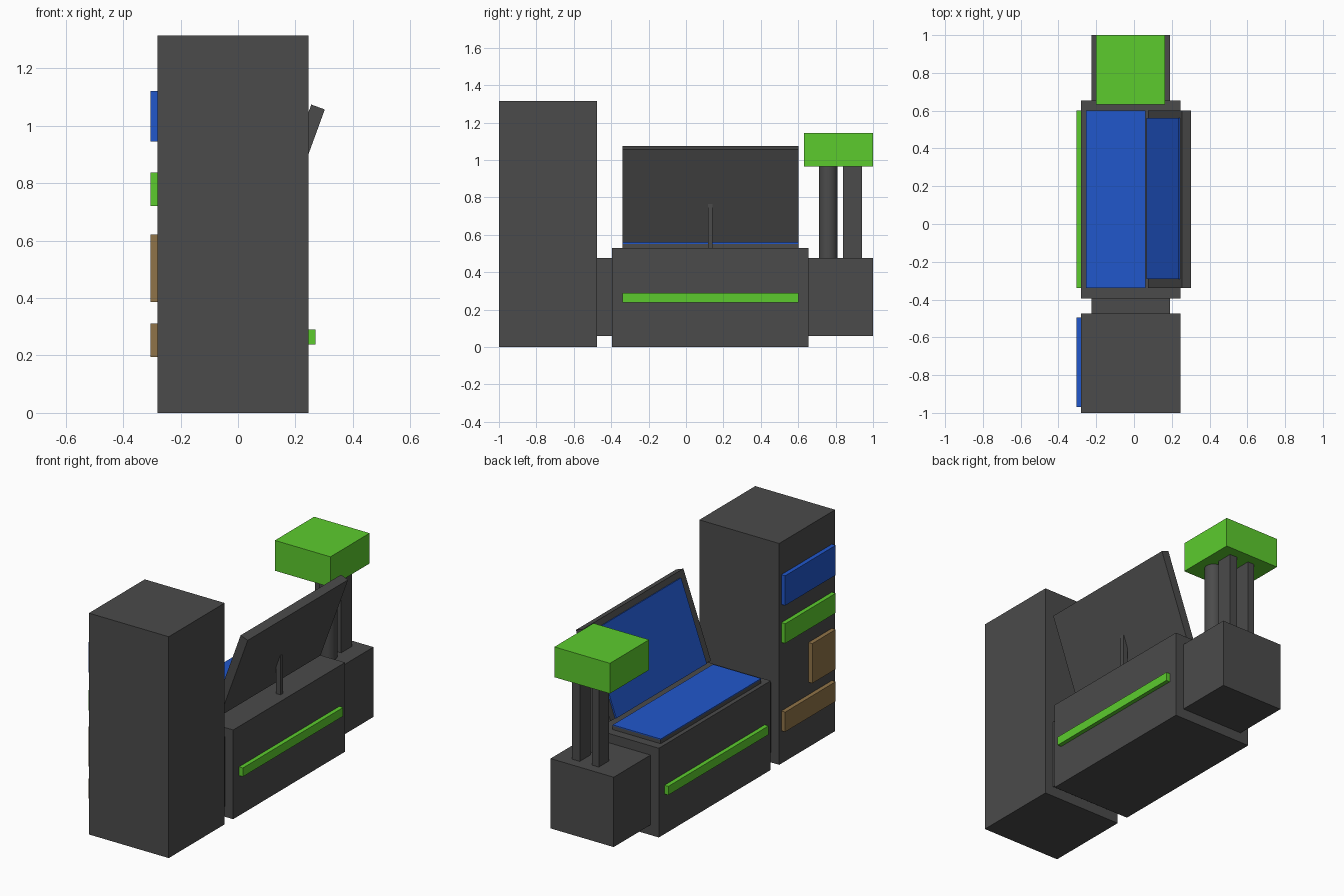
import bpy
from math import radians, sin, cos
from mathutils import Matrix, Vector

cube = bpy.data.objects.get("Cube")
if cube:
    bpy.data.objects.remove(cube, do_unlink=True)


def material(name, rgb):
    mat = bpy.data.materials.new(name)
    mat.use_nodes = True
    mat.diffuse_color = (*rgb, 1)
    mat.node_tree.nodes["Principled BSDF"].inputs["Base Color"].default_value = (*rgb, 1)
    return mat


GREY = material("dark grey", (0.07, 0.07, 0.07))
GREEN = material("bright green", (0.107, 0.6, 0.027))
BLUE = material("strong blue", (0.015, 0.095, 0.6))
BROWN = material("tan brown", (0.28, 0.175, 0.065))


def box(name, x, y, z, mat, frame=None):
    """Box between (low, high) pairs, optionally placed in a tilted frame."""
    bpy.ops.mesh.primitive_cube_add(size=1)
    obj = bpy.context.object
    obj.name = name
    spans = (x, y, z)
    centre = Vector([(a + b) / 2 for a, b in spans])
    size = Vector([b - a for a, b in spans])
    obj.data.transform(Matrix.Translation(centre) @ Matrix.Diagonal((*size, 1)))
    if frame:
        obj.data.transform(frame)
    obj.data.materials.append(mat)
    return obj


# Main masses
WIDE, NARROW = (-0.28, 0.245), (-0.225, 0.19)
box("tower", WIDE, (-1, -0.475), (0, 1.315), GREY)
box("chest_body", WIDE, (-0.395, 0.655), (0, 0.53), GREY)
box("tower_connector", NARROW, (-0.475, -0.395), (0.06, 0.475), GREY)
box("rear_box", NARROW, (0.655, 1), (0.06, 0.475), GREY)

# Coloured plates on the tower side
PLATE_X = (-0.305, -0.28)
for name, y0, z, mat in (
    ("blue_plate", -0.495, (0.945, 1.122), BLUE),
    ("green_plate", -0.495, (0.72, 0.837), GREEN),
    ("short_brown_plate", -0.75, (0.386, 0.622), BROWN),
    ("long_brown_plate", -0.495, (0.195, 0.312), BROWN),
):
    box(name, PLATE_X, (-0.97, y0), z, mat)

# Side rails
LENGTH = (-0.34, 0.602)
RAIL_Z = (0.238, 0.29)
box("left_rail", (0.245, 0.27), LENGTH, RAIL_Z, GREEN)
box("right_rail", PLATE_X, LENGTH, RAIL_Z, GREEN)

# Bed pad with blue surface
box("bed_pad", (-0.255, 0.06), LENGTH, (0.53, 0.552), GREY)
box("bed_surface", (-0.255, 0.06), LENGTH, (0.552, 0.558), BLUE)

# Open lid, leaning outward
tilt = Matrix.Translation((0.074, 0, 0.576)) @ Matrix.Rotation(radians(20), 4, "Y")
box("lid", (0, 0.05), LENGTH, (0, 0.53), GREY, tilt)
box("lid_panel", (-0.009, 0), (-0.29, 0.56), (0.0, 0.495), BLUE, tilt)
box("lid_strut", (0.167, 0.197), (0.117, 0.143), (0.53, 0.765), GREY)

# Rear posts and green head
POST_Z = (0.475, 0.965)
bpy.ops.mesh.primitive_cylinder_add(vertices=32, radius=0.05, depth=POST_Z[1] - POST_Z[0],
                                    location=(0.06, 0.76, sum(POST_Z) / 2))
post = bpy.context.object
post.name = "round_post"
post.data.materials.append(GREY)
bpy.ops.object.shade_smooth_by_angle(angle=radians(40))
box("left_flat_post", (0.04, 0.09), (0.84, 0.94), POST_Z, GREY)
box("right_flat_post", (-0.085, -0.04), (0.845, 0.94), POST_Z, GREY)
box("head", (-0.2, 0.165), (0.632, 1), (0.965, 1.145), GREEN)
